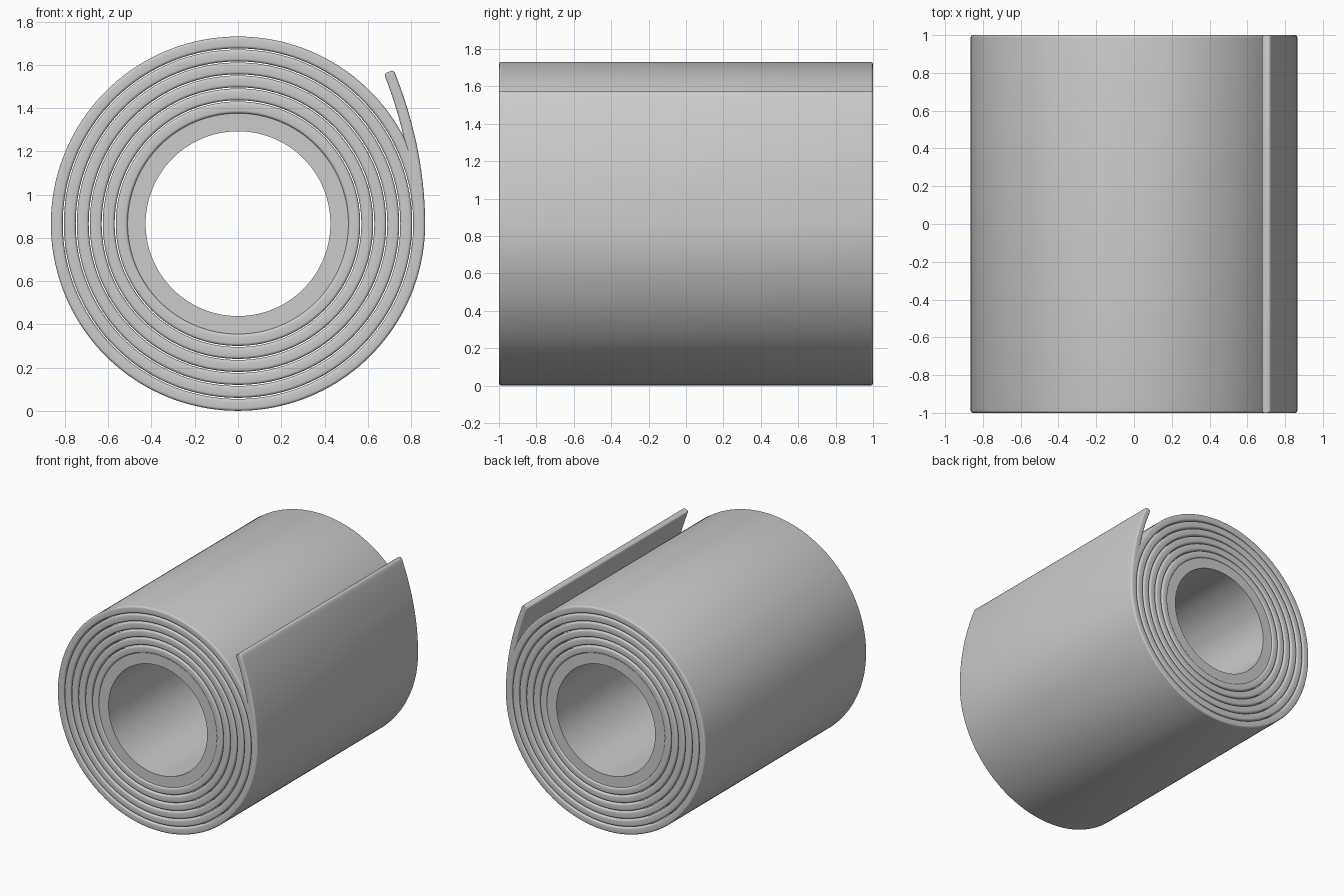
import bpy, bmesh
from math import sin, cos, pi, hypot

if "Cube" in bpy.data.objects:
    bpy.data.objects.remove(bpy.data.objects["Cube"])

CZ = 0.866          # height of the roll axis
THICK = 0.055       # sheet thickness
PITCH = 0.06        # spacing of the wound layers
SEGS = 160


def section(width, half_len, r, steps=4):
    """Rounded rectangle: (offset across the sheet, position along the roll)."""
    pts = []
    for k, (sx, sy) in enumerate([(1, 1), (-1, 1), (-1, -1), (1, -1)]):
        for i in range(steps + 1):
            a = (k + i / steps) * pi / 2
            pts.append((sx * (width / 2 - r) + r * cos(a),
                        sy * (half_len - r) + r * sin(a)))
    return pts


def sweep(name, frames, profile, closed):
    """Sweep a profile through frames of (x, z, normal x, normal z, thickness scale)."""
    bm = bmesh.new()
    rows = [[bm.verts.new((x + nx * o * s, y, z + nz * o * s)) for o, y in profile]
            for x, z, nx, nz, s in frames]
    n = len(profile)
    pairs = list(zip(rows, rows[1:]))
    if closed:
        pairs.append((rows[-1], rows[0]))
    for a, b in pairs:
        for i in range(n):
            j = (i + 1) % n
            bm.faces.new((a[i], a[j], b[j], b[i]))
    if not closed:
        bm.faces.new(rows[0])
        bm.faces.new(rows[-1][::-1])
    bmesh.ops.recalc_face_normals(bm, faces=bm.faces)
    mesh = bpy.data.meshes.new(name)
    bm.to_mesh(mesh)
    bm.free()
    ob = bpy.data.objects.new(name, mesh)
    bpy.context.collection.objects.link(ob)
    bpy.ops.object.select_all(action='DESELECT')
    ob.select_set(True)
    bpy.context.view_layer.objects.active = ob
    bpy.ops.object.shade_smooth_by_angle(angle=0.7)
    return ob


def circle(r):
    angles = [2 * pi * i / SEGS for i in range(SEGS)]
    return [(r * cos(a), CZ + r * sin(a), cos(a), sin(a), 1) for a in angles]


# Hollow core tube
w = 0.083 / 2
sweep("core_tube", circle(0.427 + w),
      [(w, 0.99), (-w, 0.99), (-w, -0.99), (w, -0.99)], True)

# Wound sheet layers with rounded edges
sheet = section(THICK, 1.0, 0.013)
for i in range(6):
    sweep(f"sheet_layer_{i + 1}", circle(0.51 + PITCH * i + THICK / 2), sheet, True)

# Loose end of the sheet peeling away from the outer layer
frames = []
END = 0.702
stops = [(END - 0.012) * i / 28 for i in range(29)]
for t, s in [(t, 1) for t in stops] + [(END - 0.004, 0.88), (END, 0.6)]:
    slope = -0.57 * t
    d = hypot(1, slope)
    frames.append((0.8375 - 0.285 * t * t, CZ + t, 1 / d, -slope / d,
                   s * (1 - 0.12 * t / END)))
sweep("loose_sheet_end", frames, sheet, False)
